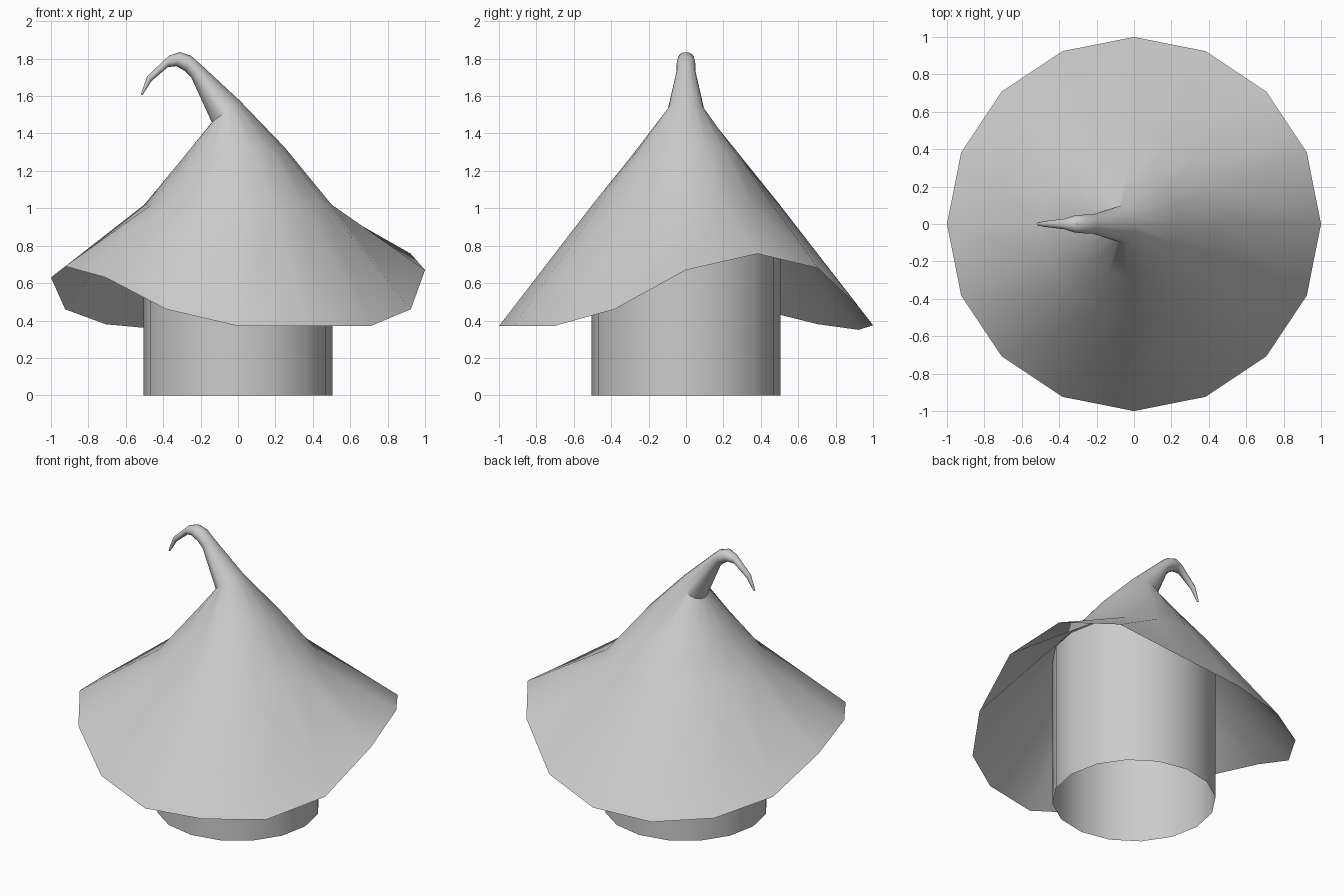
import bpy, bmesh, math

if "Cube" in bpy.data.objects:
    bpy.data.objects.remove(bpy.data.objects["Cube"])

SIDES = 16
ANGLES = [2 * math.pi * i / SIDES for i in range(SIDES)]


def loft(name, rings, cap_end=False):
    """Skin a list of point rings into one open shell."""
    bm = bmesh.new()
    loops = [[bm.verts.new(p) for p in ring] for ring in rings]
    for a, b in zip(loops, loops[1:]):
        for i in range(SIDES):
            j = (i + 1) % SIDES
            bm.faces.new((a[i], a[j], b[j], b[i]))
    if cap_end:
        bm.faces.new(loops[-1])
    mesh = bpy.data.meshes.new(name)
    bm.to_mesh(mesh)
    bm.free()
    obj = bpy.data.objects.new(name, mesh)
    bpy.context.collection.objects.link(obj)
    bpy.ops.object.select_all(action='DESELECT')
    obj.select_set(True)
    bpy.context.view_layer.objects.active = obj
    bpy.ops.object.shade_smooth_by_angle(angle=math.radians(35))
    return obj


def tilted_ring(right, left, half_y):
    """Ellipse spanning two (x, z) points, with a half width along y."""
    cx, cz = (right[0] + left[0]) / 2, (right[1] + left[1]) / 2
    ux, uz = (right[0] - left[0]) / 2, (right[1] - left[1]) / 2
    return [(cx + ux * math.cos(a), half_y * math.sin(a), cz + uz * math.cos(a))
            for a in ANGLES]


# Wavy brim heights, counter-clockwise from +x
brim_z = [0.67, 0.757, 0.68, 0.47, 0.375, 0.35, 0.38, 0.46,
          0.63, 0.69, 0.63, 0.46, 0.37, 0.37, 0.37, 0.46]
rings = [[(math.cos(a), math.sin(a), z) for a, z in zip(ANGLES, brim_z)]]

# Cone body, then the curled tip: upper/right point, lower/left point, half width
sections = [
    ((0.50, 1.02), (-0.50, 1.02), 0.50),
    ((0.25, 1.325), (-0.31, 1.25), 0.285),
    ((0.01, 1.575), (-0.14, 1.46), 0.10),
    ((-0.20, 1.77), (-0.25, 1.70), 0.05),
    ((-0.25, 1.815), (-0.285, 1.735), 0.05),
    ((-0.31, 1.835), (-0.33, 1.76), 0.045),
    ((-0.37, 1.815), (-0.375, 1.755), 0.028),
    ((-0.485, 1.706), (-0.463, 1.68), 0.016),
    ((-0.52, 1.61), (-0.51, 1.605), 0.007),
]
rings += [tilted_ring(*s) for s in sections]
loft("pointed_roof", rings, cap_end=True)

# Open cylindrical wall reaching up to the roof
loft("round_wall", [tilted_ring((0.505, z), (-0.505, z), 0.505) for z in (0, 1.01)])
